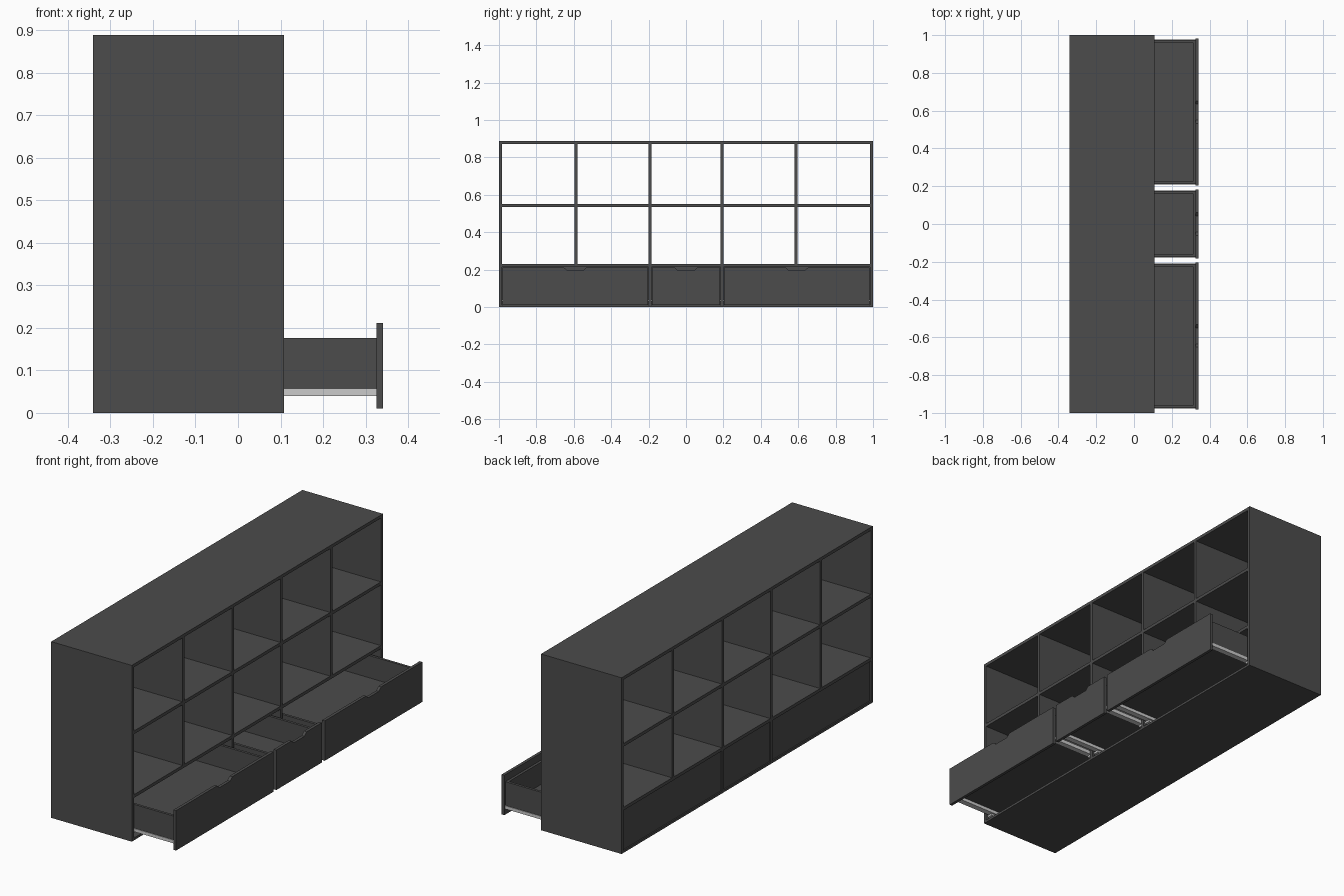
import bpy, bmesh

if "Cube" in bpy.data.objects:
    bpy.data.objects.remove(bpy.data.objects["Cube"])


def material(name, v):
    m = bpy.data.materials.new(name)
    m.diffuse_color = (v, v, v, 1)
    m.use_nodes = True
    m.node_tree.nodes["Principled BSDF"].inputs["Base Color"].default_value = m.diffuse_color
    return m


DARK = material("charcoal board", 0.072)
METAL = material("light grey metal", 0.6)


def prism(name, outline, x0, x1, mat):
    """Extrude a (y, z) outline from x0 to x1."""
    bm = bmesh.new()
    face = bm.faces.new([bm.verts.new((x0, y, z)) for y, z in outline])
    res = bmesh.ops.extrude_face_region(bm, geom=[face])
    verts = [g for g in res["geom"] if isinstance(g, bmesh.types.BMVert)]
    bmesh.ops.translate(bm, verts=verts, vec=(x1 - x0, 0, 0))
    bmesh.ops.recalc_face_normals(bm, faces=bm.faces)
    me = bpy.data.meshes.new(name)
    bm.to_mesh(me)
    bm.free()
    me.materials.append(mat)
    ob = bpy.data.objects.new(name, me)
    bpy.context.collection.objects.link(ob)
    return ob


def box(name, x0, x1, y0, y1, z0, z1, mat=DARK):
    return prism(name, [(y0, z0), (y1, z0), (y1, z1), (y0, z1)], x0, x1, mat)


BACK, FRONT, TOP, T = -0.341, 0.108, 0.888, 0.016
INNER = 1 - T

# Carcass: sides, top, base and the two long shelves
for s, side in ((-1, "left"), (1, "right")):
    ys = sorted((s * 1.0, s * INNER))
    box(side + "_side", BACK, FRONT, *ys, 0, TOP)
box("top_board", BACK, FRONT, -INNER, INNER, TOP - T, TOP)
box("base_board", BACK, FRONT, -INNER, INNER, 0, 0.012)
box("lower_shelf", BACK, FRONT, -INNER, INNER, 0.214, 0.230)
box("middle_shelf", BACK, FRONT, -INNER, INNER, 0.535, 0.551)

# Upright dividers of the open cubes
for y in (-0.589, -0.193, 0.193, 0.589):
    for z0, z1 in ((0.230, 0.535), (0.551, TOP - T)):
        box("cube_divider", BACK, FRONT, y - T / 2, y + T / 2, z0, z1)

# Uprights between the drawer bays
for y in (-0.193, 0.193):
    box("drawer_divider", BACK, FRONT, y - T / 2, y + T / 2, 0.012, 0.214)

# Recessed back panels and pulled-out drawers
for y0, y1 in ((-INNER, -0.201), (-0.185, 0.185), (0.201, INNER)):
    box("bay_back_panel", BACK + 0.006, BACK + 0.016, y0, y1, 0.012, 0.214)

    # Drawer front with a tapered finger notch
    a, b, c = y0 + 0.003, y1 - 0.003, (y0 + y1) / 2
    zt, zn = 0.211, 0.195
    outline = [(a, 0.010), (b, 0.010), (b, zt), (c + 0.06, zt), (c + 0.042, zn),
               (c - 0.042, zn), (c - 0.06, zt), (a, zt)]
    prism("drawer_front", outline, 0.326, 0.341, DARK)

    # Drawer box
    p, q, w = y0 + 0.011, y1 - 0.011, 0.013
    bx, fx, zb, zw = -0.09, 0.326, 0.056, 0.176
    box("drawer_side", bx, fx, p, p + w, zb, zw)
    box("drawer_side", bx, fx, q - w, q, zb, zw)
    box("drawer_back", bx, bx + w, p + w, q - w, zb, zw)
    box("drawer_inner_front", fx - w, fx, p + w, q - w, zb, zw)
    box("drawer_bottom", bx + w, fx - w, p + w, q - w, zb, zb + 0.008)

    # Undermount runners: moving rail on the drawer, fixed rail in the bay
    for edge, s in ((p, 1), (q, -1)):
        r = sorted((edge - s * 0.003, edge + s * 0.026))
        box("drawer_runner", bx, fx, *r, 0.040, 0.056, METAL)
        f = sorted((edge - s * 0.011, edge + s * 0.018))
        box("bay_runner", BACK + 0.03, FRONT - 0.01, *f, 0.030, 0.040, METAL)
